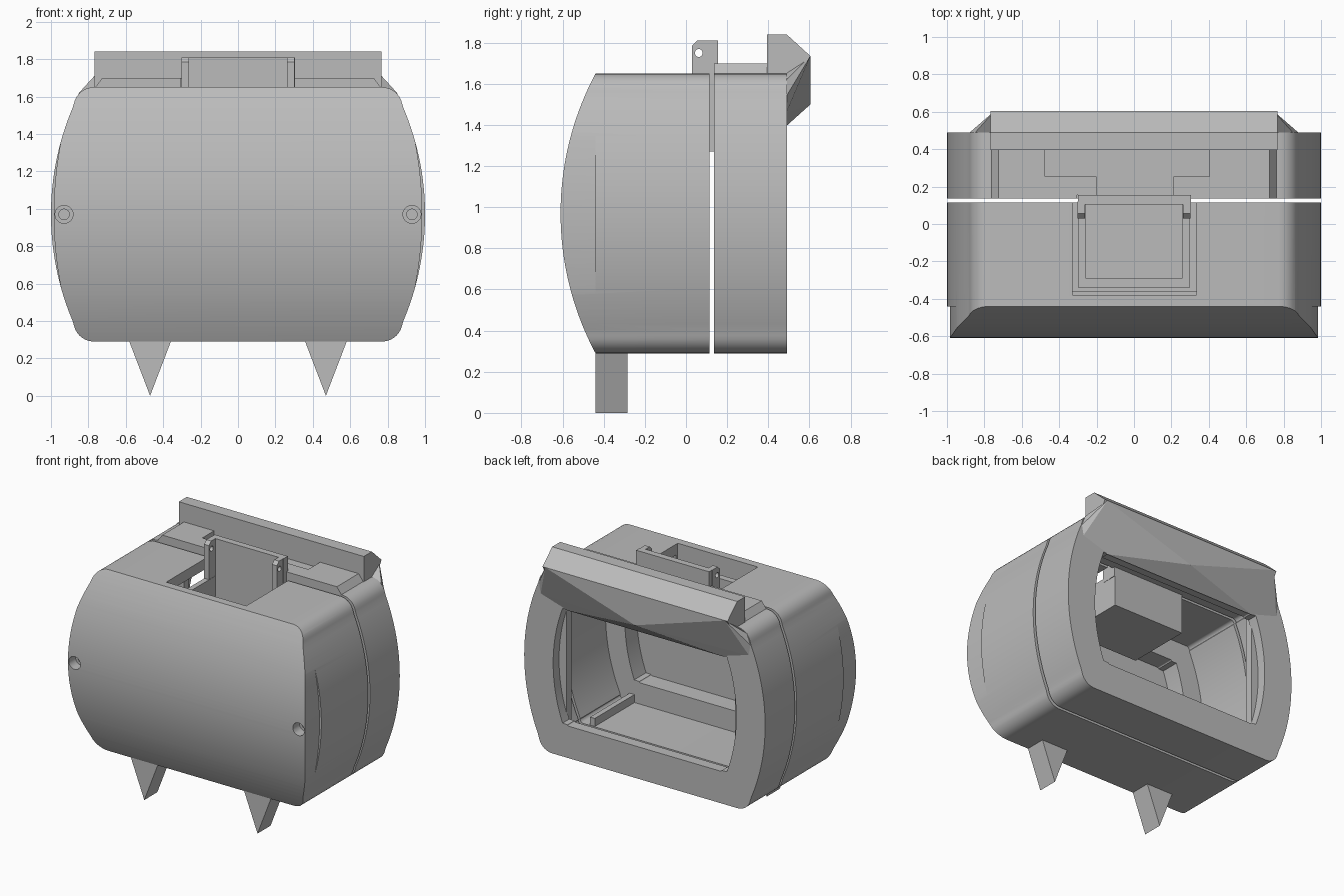
import bpy, bmesh
from math import cos, sin, pi, sqrt, asin
from mathutils import Vector

cube = bpy.data.objects.get("Cube")
if cube:
    bpy.data.objects.remove(cube)

grey = bpy.data.materials.new("plain_grey")
grey.use_nodes = True
grey.diffuse_color = (0.5, 0.5, 0.5, 1)
grey.node_tree.nodes["Principled BSDF"].inputs["Base Color"].default_value = (0.5, 0.5, 0.5, 1)

MID = 0.97      # height of the body's centre line


def new_object(name, bm):
    bmesh.ops.recalc_face_normals(bm, faces=bm.faces)
    mesh = bpy.data.meshes.new(name)
    bm.to_mesh(mesh)
    bm.free()
    mesh.materials.append(grey)
    obj = bpy.data.objects.new(name, mesh)
    bpy.context.collection.objects.link(obj)
    return obj


def prism(name, pts, axis, lo, hi):
    """Extrude a 2D polygon along one axis."""
    place = {"x": lambda a, b, t: (t, a, b),
             "y": lambda a, b, t: (a, t, b),
             "z": lambda a, b, t: (a, b, t)}[axis]
    bm = bmesh.new()
    ends = [[bm.verts.new(place(a, b, t)) for a, b in pts] for t in (lo, hi)]
    for ring in ends:
        bm.faces.new(ring)
    for i in range(len(pts)):
        j = (i + 1) % len(pts)
        bm.faces.new((ends[0][i], ends[0][j], ends[1][j], ends[1][i]))
    return new_object(name, bm)


def box(name, x, y, z):
    return prism(name, [(x[0], y[0]), (x[1], y[0]), (x[1], y[1]), (x[0], y[1])], "z", *z)


def circle(a, b, r, n=24):
    return [(a + r * cos(2 * pi * i / n), b + r * sin(2 * pi * i / n)) for i in range(n)]


def carve(obj, cutters, operation="DIFFERENCE"):
    """Apply booleans, then remove the cutters."""
    for c in cutters:
        mod = obj.modifiers.new("cut", "BOOLEAN")
        mod.operation, mod.solver, mod.object = operation, "EXACT", c
        deps = bpy.context.evaluated_depsgraph_get()
        mesh = bpy.data.meshes.new_from_object(obj.evaluated_get(deps))
        obj.modifiers.clear()
        obj.data = mesh
        bpy.data.objects.remove(c)
    return obj


def smooth(obj):
    bpy.ops.object.select_all(action="DESELECT")
    obj.select_set(True)
    bpy.context.view_layer.objects.active = obj
    bpy.ops.object.shade_smooth_by_angle(angle=0.45)


def outline(d):
    """Barrel-sided body outline in x and z, inset by d."""
    r, k = max(0.11 - d, 0.01), max(0, d - 0.10)
    cx, cz, big = 0.77 - k, 0.57 - k, 1.46 - d
    quad = [(cx + r * sin(i * pi / 16), cz + r * cos(i * pi / 16)) for i in range(8)]
    top = asin(cz / big)
    quad += [(big * cos(top * (1 - i / 16)) - 0.46, big * sin(top * (1 - i / 16))) for i in range(17)]
    right = quad + [(x, -z) for x, z in quad[-2::-1]]
    return [(x, MID + z) for x, z in right + [(-x, -z) for x, z in right]]


# Front shell: barrel outline with a bowed front
front_shell = prism("front_shell", outline(0), "y", -0.7, 0.115)
bow = [(0.835 - sqrt(1.445 ** 2 - h * h), MID + h) for h in [i * 0.8 / 24 for i in range(-24, 25)]]
carve(front_shell, [prism("bow_cutter", bow + [(0.3, 1.77), (0.3, 0.17)], "x", -1.2, 1.2)], "INTERSECT")
cutters = [prism("cavity", outline(0.08), "y", -0.36, 0.3),
           prism("front_recess", outline(0.24), "y", -0.5, 0.0),
           box("well_opening", (-0.33, 0.335), (-0.38, 0.3), (1.3, 1.9))]
for s in (-1, 1):
    # Shallow side relief and countersunk screw hole
    relief = [(s * (0.985 - 0.25 * h * h), MID + h) for h in [i * 0.05 for i in range(-9, 10)]]
    cutters.append(prism("relief", relief + [(s * 1.2, 1.42), (s * 1.2, 0.52)], "y", -0.8, -0.44))
    cutters.append(prism("screw_head", circle(s * 0.93, MID, 0.048), "y", -0.8, -0.53))
    cutters.append(prism("screw_bore", circle(s * 0.93, MID, 0.028), "y", -0.8, -0.42))
carve(front_shell, cutters)
smooth(front_shell)

# Rear shell with viewing opening
rear_shell = prism("rear_shell", outline(0), "y", 0.137, 0.49)
carve(rear_shell, [prism("cavity", outline(0.08), "y", 0.0, 0.41),
                   prism("opening", outline(0.24), "y", 0.2, 0.7),
                   box("well_notch", (-0.305, 0.305), (0.0, 0.156), (1.2, 1.9))])
smooth(rear_shell)

# Raised top plate with a T-shaped slot
plate = prism("top_plate", [(-0.77, 1.64), (-0.725, 1.70), (0.725, 1.70), (0.77, 1.64)], "y", 0.137, 0.4)
carve(plate, [box("slot_wide", (-0.475, 0.405), (0.255, 0.5), (1.655, 1.8)),
              box("slot_narrow", (-0.2, 0.21), (0.0, 0.3), (1.655, 1.8)),
              box("well_notch", (-0.305, 0.305), (0.0, 0.156), (1.6, 1.8))])

# Hood above the opening
prism("hood_top", [(0.395, 1.62), (0.395, 1.84), (0.49, 1.84), (0.605, 1.735), (0.49, 1.54)],
      "x", -0.768, 0.768)
bm = bmesh.new()
bm.verts.new((0, 0.605, 1.50))
for s in (-1, 1):
    bm.verts.new((s * 0.745, 0.605, 1.735))
    for x, z in [(0.77, 1.65), (0.85, 1.62), (0.88, 1.54), (0.865, 1.46), (0.65, 1.395)]:
        bm.verts.new((s * x, 0.488, z))
bmesh.ops.convex_hull(bm, input=bm.verts)
new_object("hood_lower", bm)

# Tray hanging in the top well
tray = box("tray", (-0.30, 0.30), (-0.34, 0.155), (1.27, 1.53))
carve(tray, [box("tray_inside", (-0.26, 0.26), (-0.29, 0.105), (1.31, 1.7))])
box("tray_back", (-0.30, 0.305), (0.105, 0.155), (1.50, 1.81))
for side, s in (("right", -1), ("left", 1)):
    # Hinge cheek with pin hole
    cheek = prism("hinge_cheek_" + side,
                  [(0.03, 1.50), (0.03, 1.785), (0.055, 1.81), (0.12, 1.81), (0.12, 1.50)],
                  "x", s * 0.262, s * 0.302)
    carve(cheek, [prism("pin_hole", circle(0.062, 1.75, 0.019), "x", -0.5, 0.5)])
    # Wedge foot
    prism("foot_" + side, [(s * 0.585, 0.30), (s * 0.355, 0.30), (s * 0.47, 0.0)], "y", -0.44, -0.285)
    # Inner floor rail and corner post
    box("floor_rail_" + side, (s * 0.68, s * 0.72), (-0.36, 0.11), (0.36, 0.43))
    box("corner_post_" + side, (s * 0.70, s * 0.76), (0.36, 0.42), (0.42, 1.5))
